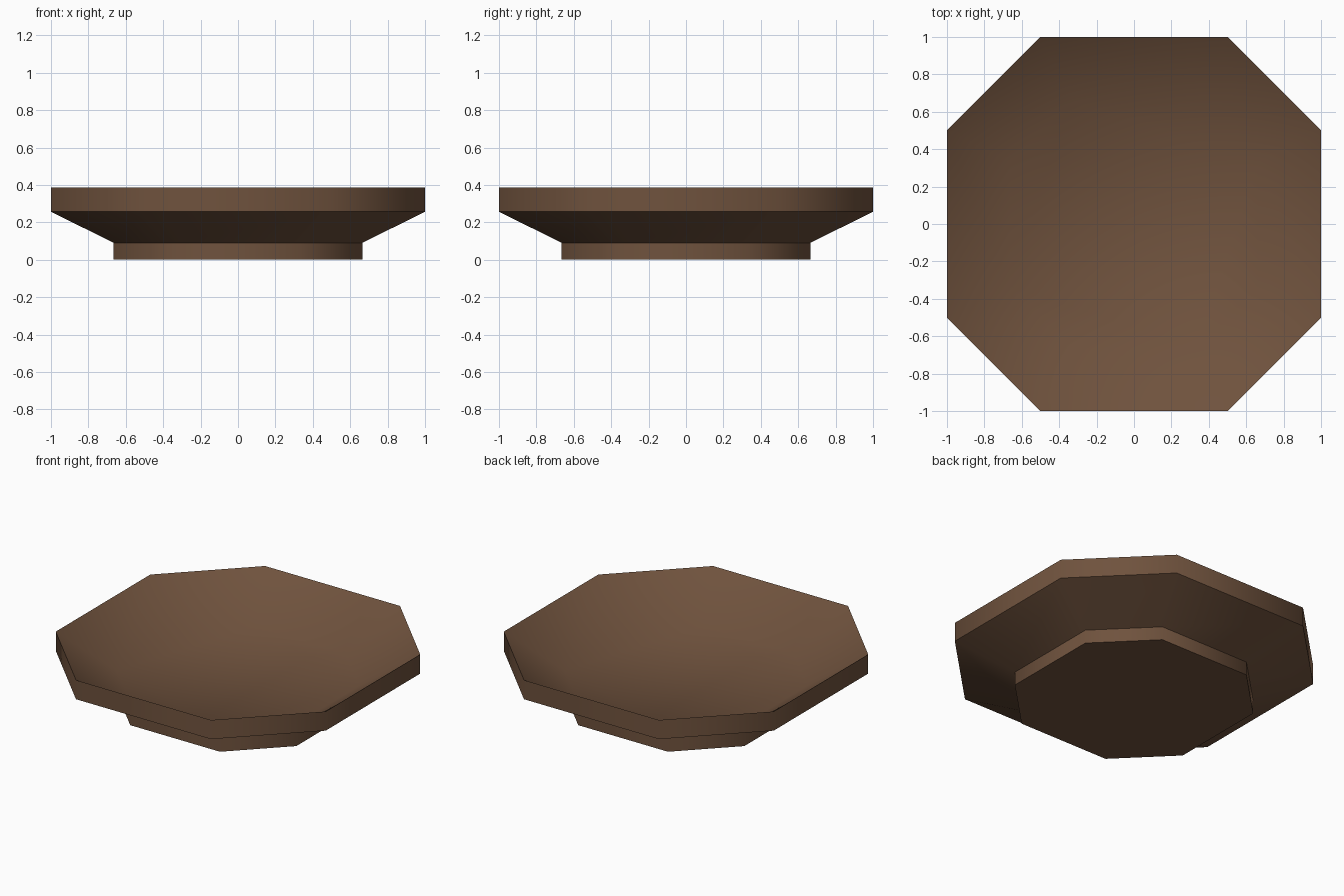
import bpy, bmesh

if "Cube" in bpy.data.objects:
    bpy.data.objects.remove(bpy.data.objects["Cube"])

# Wood material
wood = bpy.data.materials.new("brown wood")
wood.diffuse_color = (0.16, 0.085, 0.047, 1)
wood.use_nodes = True
wood.node_tree.nodes["Principled BSDF"].inputs["Base Color"].default_value = wood.diffuse_color

# Chamfered square outline, half width 1
outline = [(1, -.5), (1, .5), (.5, 1), (-.5, 1),
           (-1, .5), (-1, -.5), (-.5, -1), (.5, -1)]
# Side profile: (scale, height), ending inside the shallow dish
profile = [(.665, 0), (.665, .09), (1, .257), (1, .385), (.665, .15)]

# Octagonal dish: foot, flare, rim and sunken top
bm = bmesh.new()
rings = [[bm.verts.new((x * s, y * s, z)) for x, y in outline] for s, z in profile]
for a, b in zip(rings, rings[1:]):
    for i in range(8):
        j = (i + 1) % 8
        bm.faces.new((a[i], a[j], b[j], b[i]))
bm.faces.new(rings[0][::-1])
bm.faces.new(rings[-1])
bm.normal_update()
# Smooth around the octagon, sharp between the bands
for f in bm.faces:
    f.smooth = True
for e in bm.edges:
    e.smooth = e.calc_face_angle() < 0.9
mesh = bpy.data.meshes.new("octagonal_dish")
bm.to_mesh(mesh)
bm.free()
mesh.materials.append(wood)
dish = bpy.data.objects.new("octagonal_dish", mesh)
bpy.context.collection.objects.link(dish)
